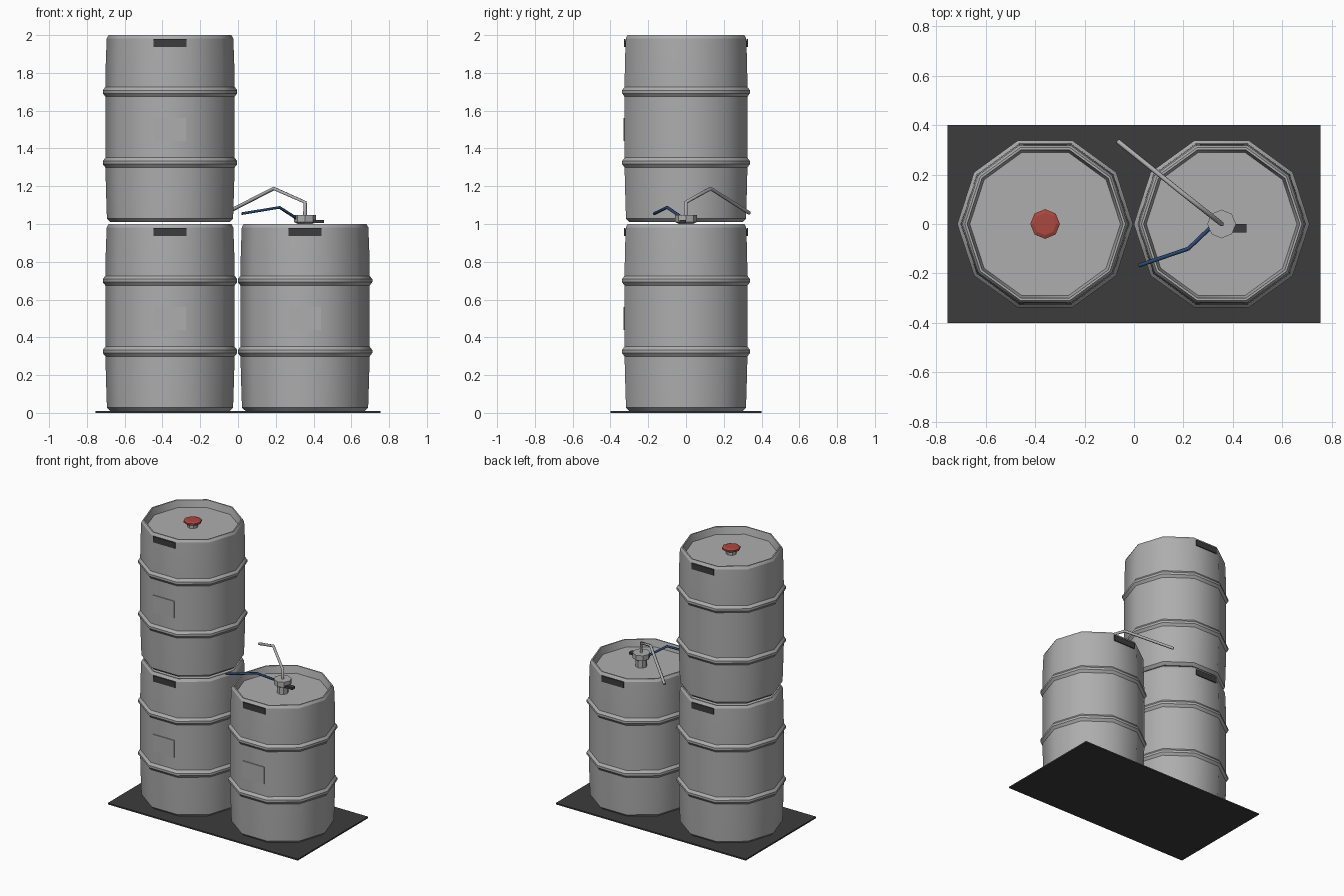
import bpy, bmesh, math
from mathutils import Vector

cube = bpy.data.objects.get("Cube")
if cube:
    bpy.data.objects.remove(cube, do_unlink=True)


def material(name, rgb):
    m = bpy.data.materials.new(name)
    m.use_nodes = True
    m.diffuse_color = (*rgb, 1)
    bsdf = m.node_tree.nodes["Principled BSDF"]
    bsdf.inputs["Base Color"].default_value = (*rgb, 1)
    bsdf.inputs["Roughness"].default_value = 0.6
    return m


steel = material("steel grey", (0.42, 0.42, 0.42))
dark = material("dark rubber", (0.045, 0.045, 0.045))
red = material("red cap", (0.40, 0.065, 0.05))
blue = material("blue hose", (0.025, 0.065, 0.17))


def finish(name, bm, mat, loc=(0, 0, 0)):
    bmesh.ops.recalc_face_normals(bm, faces=bm.faces)
    mesh = bpy.data.meshes.new(name)
    bm.to_mesh(mesh)
    bm.free()
    mesh.materials.append(mat)
    ob = bpy.data.objects.new(name, mesh)
    ob.location = loc
    bpy.context.collection.objects.link(ob)
    return ob


def lathe(name, profile, sides, loc, mat, smooth=False):
    """Turn a bottom-to-top (radius, height) profile and cap both ends."""
    bm = bmesh.new()
    rings = []
    for r, z in profile:
        angles = [2 * math.pi * i / sides for i in range(sides)]
        rings.append([bm.verts.new((r * math.cos(a), r * math.sin(a), z)) for a in angles])
    for low, high in zip(rings, rings[1:]):
        for i in range(sides):
            j = (i + 1) % sides
            bm.faces.new((low[i], low[j], high[j], high[i]))
    caps = [bm.faces.new(rings[0][::-1]), bm.faces.new(rings[-1])]
    bm.normal_update()
    if smooth:
        # round around the axis, crisp along the hoops and rims
        for f in bm.faces:
            f.smooth = f not in caps
        for e in bm.edges:
            level = abs(e.verts[0].co.z - e.verts[1].co.z) < 1e-5
            e.smooth = not (level and e.calc_face_angle(0) > math.radians(15))
    return finish(name, bm, mat, loc)


def box(name, size, loc, mat):
    bm = bmesh.new()
    bmesh.ops.create_cube(bm, size=1)
    bmesh.ops.scale(bm, vec=size, verts=bm.verts)
    return finish(name, bm, mat, loc)


def tube(name, points, radius, mat):
    curve = bpy.data.curves.new(name, "CURVE")
    curve.dimensions = "3D"
    curve.bevel_depth = radius
    curve.bevel_resolution = 1
    curve.use_fill_caps = True
    spline = curve.splines.new("POLY")
    spline.points.add(len(points) - 1)
    for p, co in zip(spline.points, points):
        p.co = (*co, 1)
    curve.materials.append(mat)
    ob = bpy.data.objects.new(name, curve)
    bpy.context.collection.objects.link(ob)
    return ob


# Barrel outline: foot, belly with two hoops, rim, sunken lid
hoop = [(0.342, -0.026), (0.356, -0.008), (0.356, 0.008), (0.342, 0.026)]
barrel = [(0.315, 0), (0.334, 0.018), (0.339, 0.17)]
for height in (0.315, 0.69):
    barrel += [(r, height + z) for r, z in hoop]
barrel += [(0.340, 0.85), (0.335, 0.972), (0.325, 0.99), (0.316, 0.99), (0.305, 0.94)]


def keg(name, x, z):
    lathe(name + "_barrel", barrel, 10, (x, 0, z), steel, smooth=True)
    # grip slots on the front and back
    for side, label in ((-1, "front"), (1, "back")):
        box(f"{name}_{label}_grip_slot", (0.175, 0.008, 0.042), (x, side * 0.323, z + 0.948), dark)
    # blank plate on the belly
    box(name + "_plate", (0.17, 0.009, 0.12), (x, -0.3275, z + 0.49), steel)


def valve(name, x, z):
    lathe(name + "_neck", [(0.036, 0), (0.036, 0.03)], 8, (x, 0, z), steel)
    lathe(name + "_cap", [(0.045, 0), (0.06, 0.008), (0.06, 0.02), (0.045, 0.026)],
          8, (x, 0, z + 0.025), red)


keg("lower_keg", -0.36, 0.01)
keg("upper_keg", -0.36, 1.01)
keg("tapped_keg", 0.355, 0.01)
valve("upper_keg_valve", -0.36, 1.95)

# Floor mat
box("floor_mat", (1.51, 0.8, 0.01), (0, 0, 0.005), dark)

# Tap head with its lever, outlet pipe and gas hose
tap = Vector((0.355, 0, 0.95))
lathe("tap_head", [(0.038, 0), (0.038, 0.05), (0.058, 0.06), (0.058, 0.097)], 8, tap, steel)
box("tap_lever", (0.085, 0.034, 0.016), tap + Vector((0.058, -0.018, 0.063)), dark)
tube("outlet_pipe", [tap + Vector((0, 0, 0.09)), (0.355, 0, 1.115),
                     (0.19, 0.13, 1.188), (-0.065, 0.335, 1.058)], 0.01, steel)
tube("gas_hose", [(0.325, 0, 1.02), (0.22, -0.1, 1.088), (0.02, -0.168, 1.055)], 0.008, blue)
